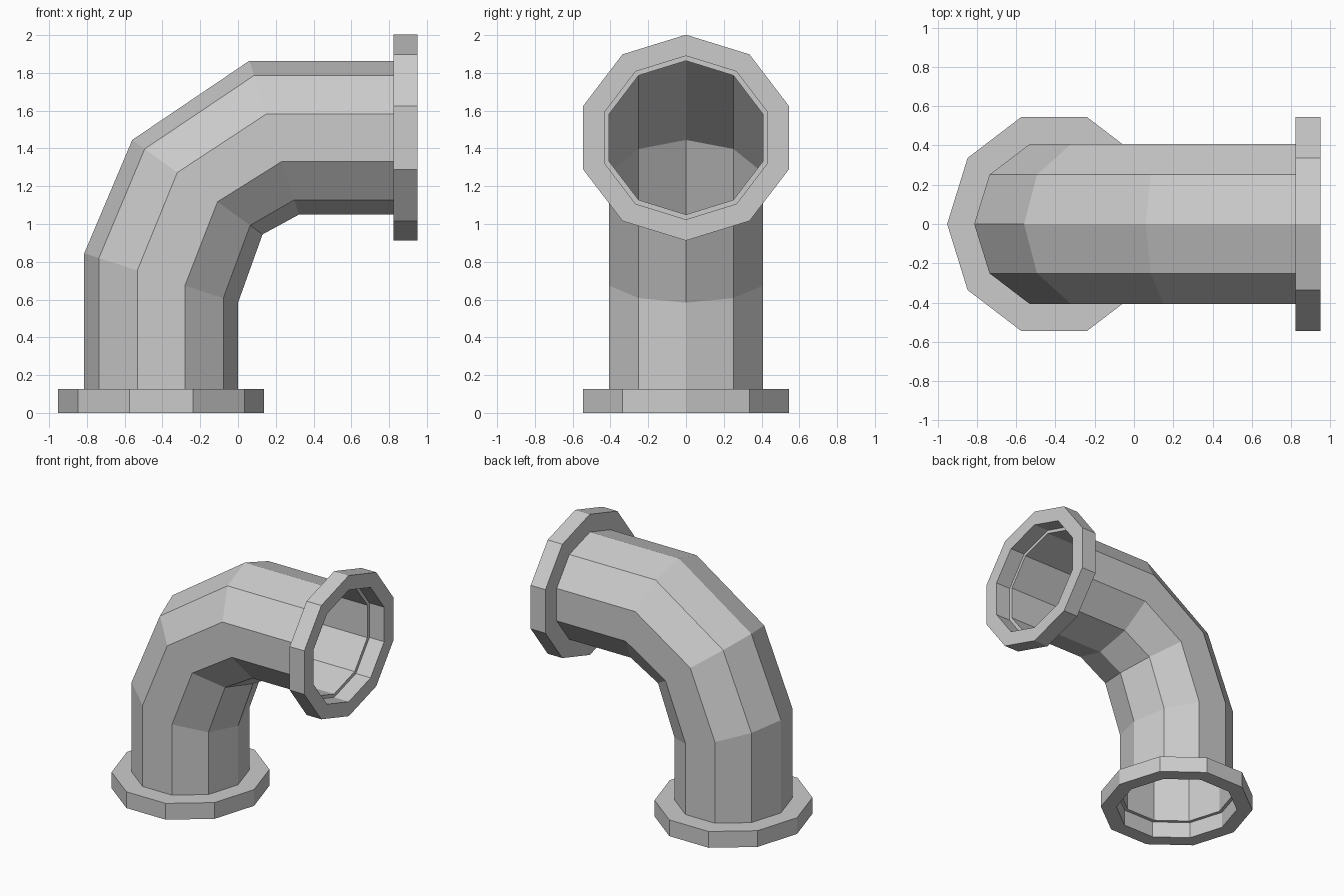
import bpy, bmesh
from math import cos, sin, pi
from mathutils import Vector

if "Cube" in bpy.data.objects:
    bpy.data.objects.remove(bpy.data.objects["Cube"])

SIDES = 10
WIDEN = 1.05        # cross-section is slightly wider in y


def loft(name, rings):
    """Skin a list of rings, each (centre, in-plane radius vector, y radius)."""
    bm = bmesh.new()
    loops = []
    for c, half, ry in rings:
        loops.append([bm.verts.new(c + half * cos(2 * pi * i / SIDES)
                                   + Vector((0, ry * sin(2 * pi * i / SIDES), 0)))
                      for i in range(SIDES)])
    for a, b in zip(loops, loops[1:]):
        for i in range(SIDES):
            j = (i + 1) % SIDES
            bm.faces.new((a[i], a[j], b[j], b[i]))
    bmesh.ops.recalc_face_normals(bm, faces=bm.faces)
    me = bpy.data.meshes.new(name)
    bm.to_mesh(me)
    bm.free()
    ob = bpy.data.objects.new(name, me)
    bpy.context.collection.objects.link(ob)
    return ob


R = 0.407           # pipe radius
RIM, BORE = 0.545, 0.433
THICK = 0.126

# Elbow pipe: outer and inner (x, z) points of each mitred ring
outer = [(-0.814, THICK), (-0.814, 0.845), (-0.56, 1.445), (0.06, 1.864), (0.95 - THICK, 1.864)]
inner = [(0.0, THICK), (0.0, 0.583), (0.13, 0.945), (0.323, 1.05), (0.95 - THICK, 1.05)]
rings = []
for (ox, oz), (ix, iz) in zip(outer, inner):
    o, i = Vector((ox, 0, oz)), Vector((ix, 0, iz))
    rings.append(((o + i) / 2, (o - i) / 2, R * WIDEN))
loft("elbow_pipe", rings)


# Flanges: back shoulder, rim, mouth face and recessed bore
def flange(name, mouth, inward, across):
    profile = [(R, THICK), (RIM, THICK), (RIM, 0), (BORE, 0), (BORE, THICK)]
    loft(name, [(mouth + inward * d, across * r, r * WIDEN) for r, d in profile])


flange("base_flange", Vector((-0.407, 0, 0)), Vector((0, 0, 1)), Vector((-1, 0, 0)))
flange("outlet_flange", Vector((0.95, 0, 1.457)), Vector((-1, 0, 0)), Vector((0, 0, 1)))
